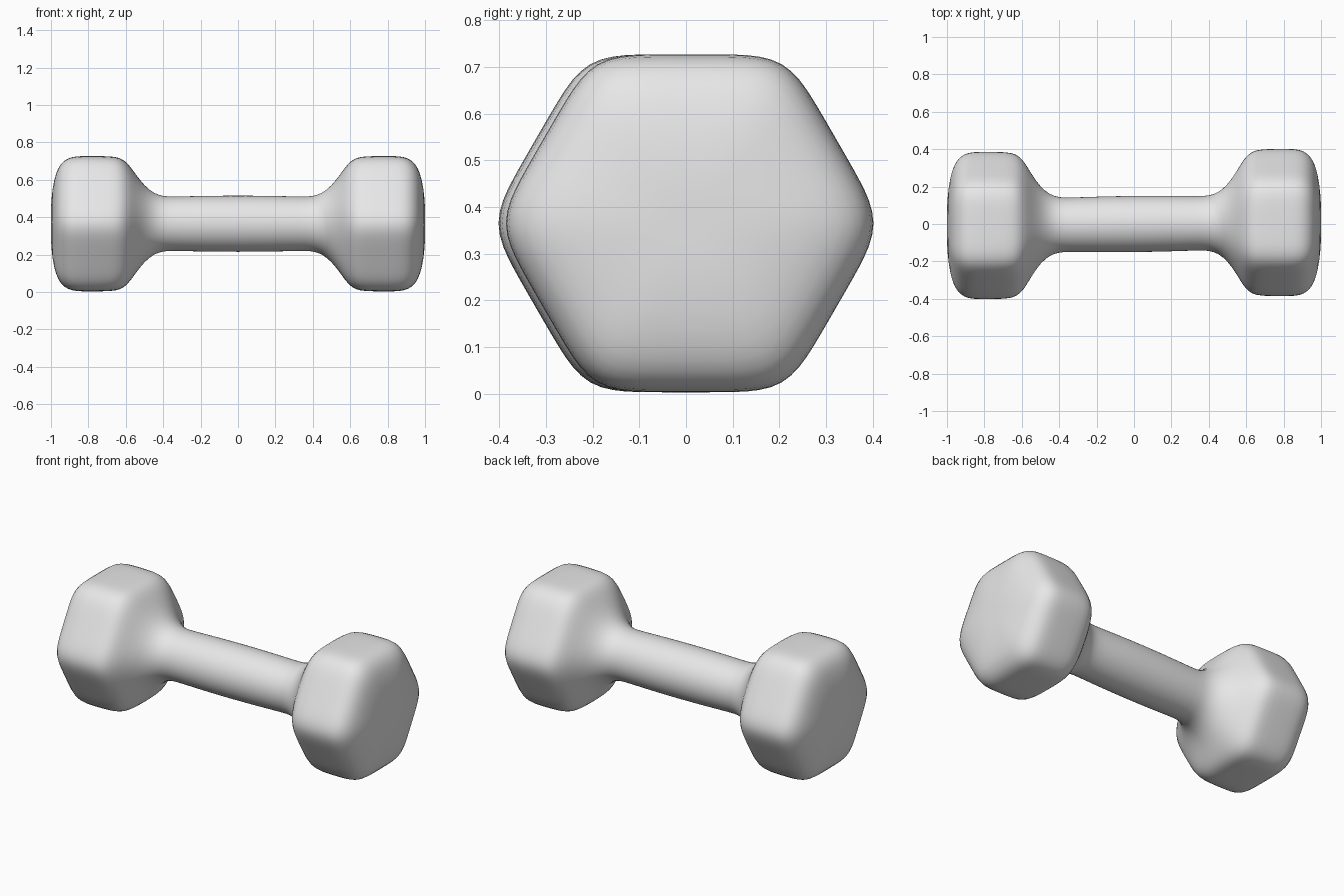
import bpy, bmesh, math

if "Cube" in bpy.data.objects:
    bpy.data.objects.remove(bpy.data.objects["Cube"])

SEGMENTS = 48
CENTRE_Z = 0.365

# Half profile from the grip centre to the end cap: x, face radius, hex sharpness
HALF = [
    (0.00, 0.151, 2), (0.20, 0.149, 2), (0.34, 0.145, 2), (0.40, 0.146, 2),
    (0.45, 0.163, 2), (0.50, 0.203, 4), (0.55, 0.268, 6), (0.59, 0.326, 9),
    (0.63, 0.353, 12), (0.68, 0.361, 14), (0.78, 0.362, 14), (0.86, 0.362, 14),
    (0.91, 0.352, 14), (0.95, 0.320, 13), (0.975, 0.268, 12), (0.992, 0.190, 10),
    (1.00, 0.100, 8), (1.00, 0.030, 6),
]


def hex_radius(angle, sharpness):
    """Radius of a rounded hexagon with flat top and bottom; 2 gives a circle."""
    def total(a):
        return sum(abs(math.sin(a + k * math.pi / 3)) ** sharpness for k in range(3))
    return (total(angle) / total(math.pi / 2)) ** (-1 / sharpness)


# Grip and both hexagonal heads as one continuous loft
bm = bmesh.new()
sections = [(-x, r, p) for x, r, p in reversed(HALF[1:])] + HALF
rings = []
for x, radius, sharpness in sections:
    shift = 0.008 * max(-1, min(1, x / 0.7))  # heads sit slightly askew
    ring = []
    for i in range(SEGMENTS):
        a = 2 * math.pi * i / SEGMENTS
        r = radius * hex_radius(a, sharpness)
        ring.append(bm.verts.new((x, r * math.cos(a) + shift, CENTRE_Z + r * math.sin(a))))
    rings.append(ring)
for lower, upper in zip(rings, rings[1:]):
    for i in range(SEGMENTS):
        j = (i + 1) % SEGMENTS
        bm.faces.new((lower[i], lower[j], upper[j], upper[i]))
# End caps
bm.faces.new(rings[0])
bm.faces.new(rings[-1])
bmesh.ops.recalc_face_normals(bm, faces=bm.faces)
for face in bm.faces:
    face.smooth = True

mesh = bpy.data.meshes.new("dumbbell")
bm.to_mesh(mesh)
bm.free()
dumbbell = bpy.data.objects.new("dumbbell", mesh)
bpy.context.collection.objects.link(dumbbell)
dumbbell.modifiers.new("smooth_surface", "SUBSURF").levels = 1
dumbbell.modifiers["smooth_surface"].render_levels = 1

grey = bpy.data.materials.new("grey")
grey.diffuse_color = (0.8, 0.8, 0.8, 1)
grey.use_nodes = True
grey.node_tree.nodes["Principled BSDF"].inputs["Base Color"].default_value = grey.diffuse_color
mesh.materials.append(grey)
